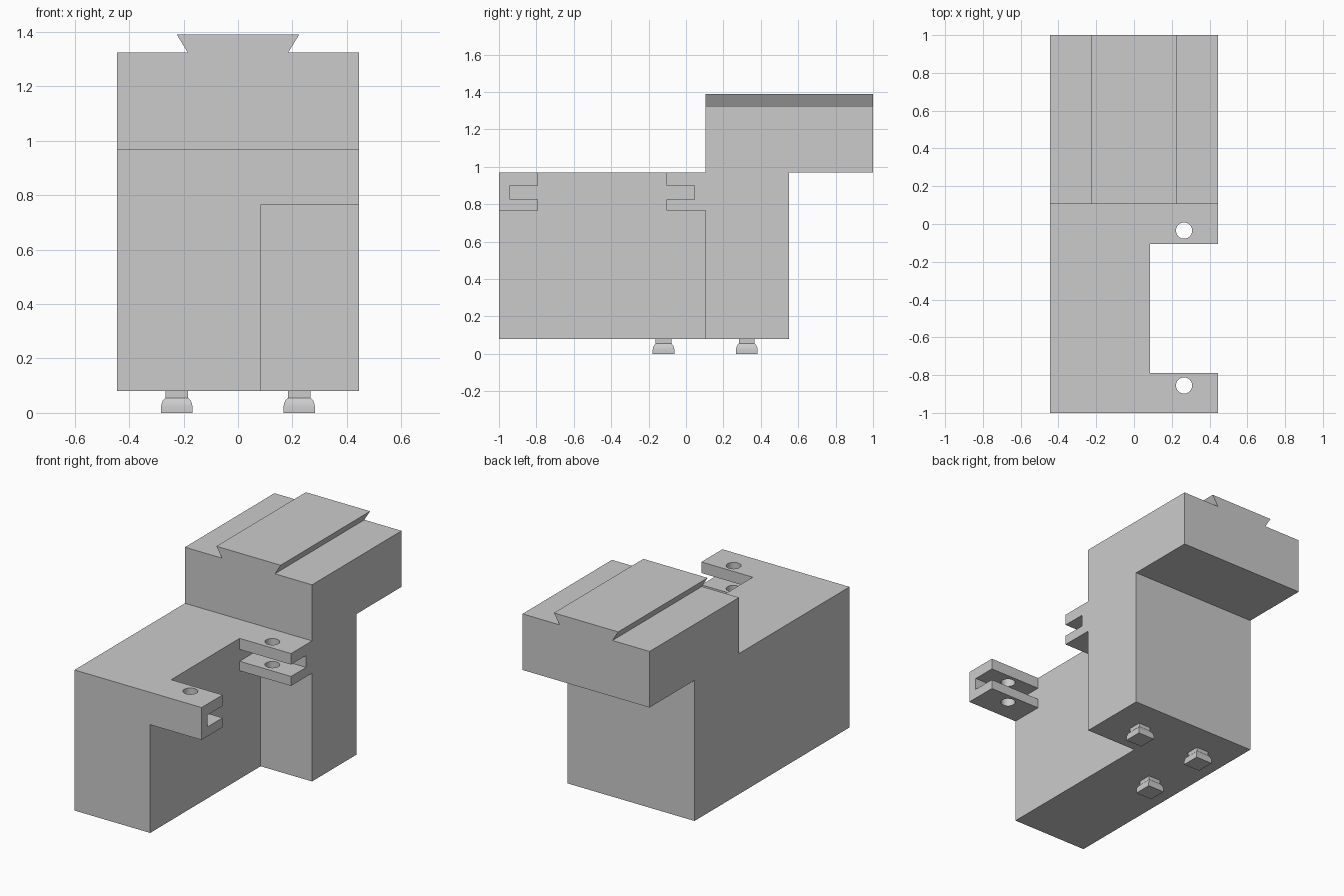
import bpy, bmesh
from mathutils import Vector

cube = bpy.data.objects.get("Cube")
if cube:
    bpy.data.objects.remove(cube, do_unlink=True)

grey = bpy.data.materials.new("light grey")
grey.use_nodes = True
colour = (0.6, 0.6, 0.6, 1)
grey.diffuse_color = colour
grey.node_tree.nodes["Principled BSDF"].inputs["Base Color"].default_value = colour


def finish(name, bm):
    bmesh.ops.recalc_face_normals(bm, faces=bm.faces)
    mesh = bpy.data.meshes.new(name)
    bm.to_mesh(mesh)
    bm.free()
    mesh.materials.append(grey)
    ob = bpy.data.objects.new(name, mesh)
    bpy.context.collection.objects.link(ob)
    return ob


def extrude(name, points, direction):
    """Close a profile and push it along a direction."""
    bm = bmesh.new()
    face = bm.faces.new([bm.verts.new(p) for p in points])
    new = bmesh.ops.extrude_face_region(bm, geom=[face])["geom"]
    verts = [v for v in new if isinstance(v, bmesh.types.BMVert)]
    bmesh.ops.translate(bm, verts=verts, vec=Vector(direction))
    return finish(name, bm)


def box(name, x, y, z):
    points = [(x[0], y[0], z[0]), (x[1], y[0], z[0]), (x[1], y[1], z[0]), (x[0], y[1], z[0])]
    return extrude(name, points, (0, 0, z[1] - z[0]))


def cut(target, cutter):
    """Subtract a cutter, then drop it."""
    cutter.hide_render = True
    mod = target.modifiers.new("cut", "BOOLEAN")
    mod.operation, mod.solver, mod.object = "DIFFERENCE", "EXACT", cutter
    bpy.ops.object.select_all(action="DESELECT")
    bpy.context.view_layer.objects.active = target
    target.select_set(True)
    bpy.ops.object.modifier_apply(modifier=mod.name)
    bpy.data.objects.remove(cutter, do_unlink=True)


def smooth(ob):
    bpy.ops.object.select_all(action="DESELECT")
    bpy.context.view_layer.objects.active = ob
    ob.select_set(True)
    bpy.ops.object.shade_smooth_by_angle(angle=0.5)


HALF, WALL = 0.445, 0.085
BOTTOM, STEP, TOP = 0.08, 0.97, 1.325

# Stepped body with an overhanging rear head
side = [(-1, BOTTOM), (0.55, BOTTOM), (0.55, STEP), (1, STEP),
        (1, TOP), (0.105, TOP), (0.105, STEP), (-1, STEP)]
body = extrude("body", [(-HALF, y, z) for y, z in side], (2 * HALF, 0, 0))

# Recess under the arms, gap between them, and the slot that forks both
cut(body, box("recess_cutter", (WALL, 0.6), (-1.2, 0.105), (-0.1, 0.765)))
cut(body, box("gap_cutter", (WALL, 0.6), (-0.79, -0.105), (0.5, 1.2)))
cut(body, box("slot_cutter", (WALL, 0.6), (-0.94, 0.045), (0.825, 0.9)))

# Pin holes through the forked arms
for y in (-0.855, -0.035):
    bm = bmesh.new()
    bmesh.ops.create_cone(bm, cap_ends=True, segments=32, radius1=0.043, radius2=0.043, depth=0.4)
    bmesh.ops.translate(bm, verts=bm.verts, vec=(0.265, y, 0.87))
    cut(body, finish("hole_cutter", bm))
smooth(body)

# Dovetail rail on the head
rail = [(-0.185, TOP), (0.185, TOP), (0.225, 1.39), (-0.225, 1.39)]
extrude("dovetail_rail", [(x, 0.105, z) for x, z in rail], (0, 0.895, 0))

# Square feet with flared, rounded sides: (half width, height) rings
rings = [(0.058, 0), (0.058, 0.022), (0.056, 0.033), (0.052, 0.044),
         (0.043, 0.055), (0.042, 0.055), (0.042, BOTTOM)]
places = {"front_foot": (-0.225, -0.12), "rear_foot_a": (-0.225, 0.325), "rear_foot_b": (0.225, 0.325)}
for name, (cx, cy) in places.items():
    bm = bmesh.new()
    loops = [[bm.verts.new((cx + sx * r, cy + sy * r, z))
              for sx, sy in ((-1, -1), (1, -1), (1, 1), (-1, 1))] for r, z in rings]
    for low, high in zip(loops, loops[1:]):
        for i in range(4):
            j = (i + 1) % 4
            bm.faces.new((low[i], low[j], high[j], high[i]))
    bm.faces.new(loops[0][::-1])
    bm.faces.new(loops[-1])
    smooth(finish(name, bm))
